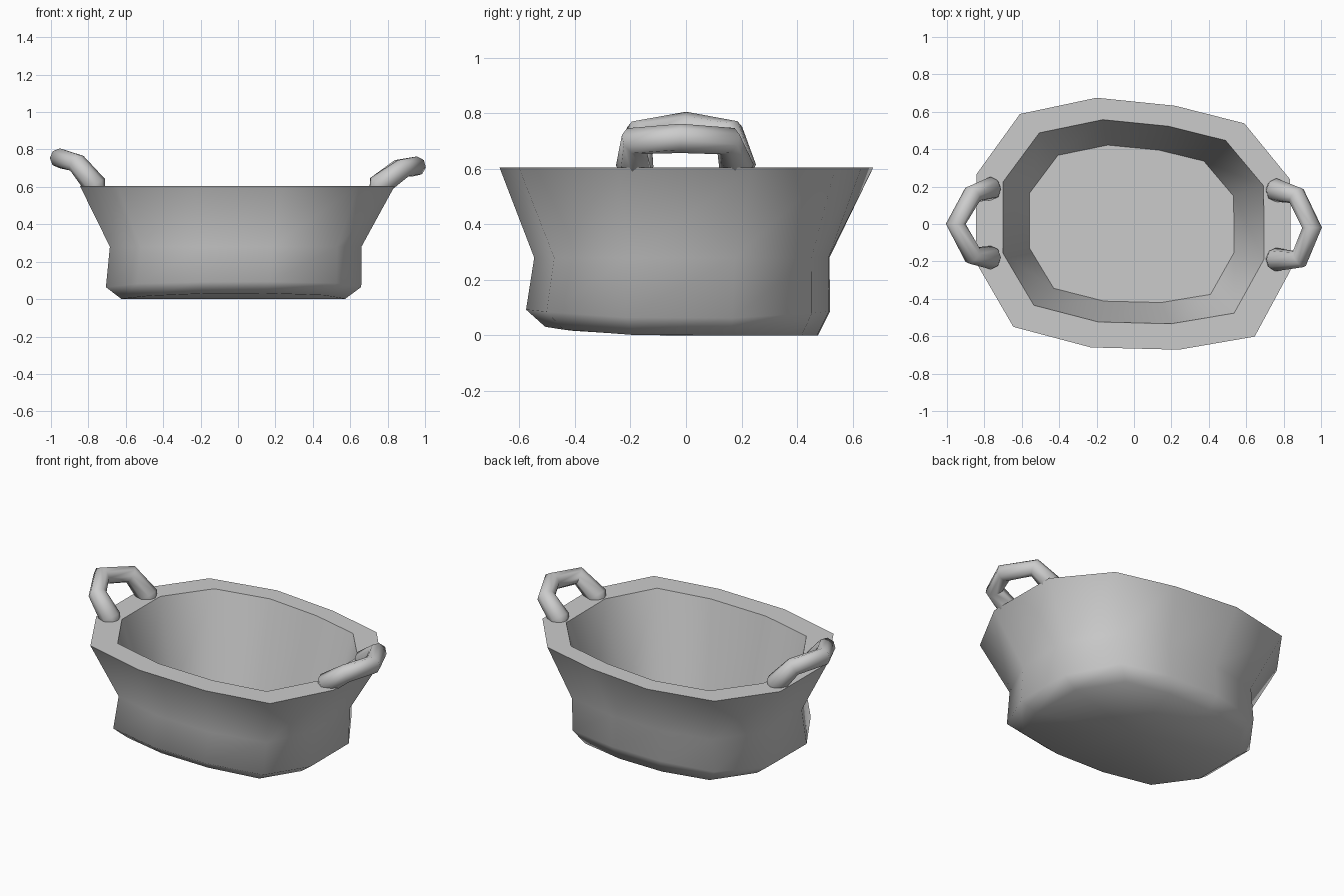
import bpy, bmesh, math

cube = bpy.data.objects.get("Cube")
if cube:
    bpy.data.objects.remove(cube, do_unlink=True)

metal = bpy.data.materials.new("grey metal")
metal.use_nodes = True
GREY = (0.6, 0.6, 0.6, 1)
metal.diffuse_color = GREY
metal.node_tree.nodes["Principled BSDF"].inputs["Base Color"].default_value = GREY


def smooth(obj, degrees):
    bpy.ops.object.select_all(action="DESELECT")
    obj.select_set(True)
    bpy.context.view_layer.objects.active = obj
    bpy.ops.object.shade_smooth_by_angle(angle=math.radians(degrees))


# Uneven twelve-sided outlines of the rim and of the waist
RIM = [(-0.2, 0.675), (-0.61, 0.588), (-0.843, 0.265), (-0.845, -0.205),
       (-0.645, -0.55), (-0.23, -0.66), (0.24, -0.672), (0.645, -0.602),
       (0.838, -0.245), (0.835, 0.238), (0.59, 0.538), (0.22, 0.632)]
WAIST = [(-0.17, 0.517), (-0.495, 0.45), (-0.682, 0.195), (-0.685, -0.175),
         (-0.52, -0.447), (-0.19, -0.535), (0.18, -0.547), (0.53, -0.475),
         (0.66, -0.2), (0.657, 0.175), (0.478, 0.453), (0.165, 0.513)]


def base_z(y):
    return 0.03 * (max(0, -y) / 0.5) ** 3


def foot_z(y):
    return 0.06 + 0.03 * (y / 0.55) ** 2


# Rings from the underside, up the outside, over the rim, down to the floor:
# outline, scale x, scale y, shift x, shift y, height (number or rule)
RINGS = [
    (WAIST, 0.89, 0.925, -0.014, -0.002, base_z),
    (WAIST, 1.015, 1.03, -0.011, -0.013, foot_z),
    (WAIST, 1, 1, 0, 0, 0.28),
    (RIM, 1, 1, 0, 0, 0.605),
    (RIM, 0.83, 0.81, 0, 0.011, 0.605),
    (RIM, 0.65, 0.625, -0.01, 0, 0.08),
]

# Pot body
bm = bmesh.new()
rings = []
for outline, sx, sy, dx, dy, h in RINGS:
    ring = []
    for x, y in outline:
        px, py = x * sx + dx, y * sy + dy
        ring.append(bm.verts.new((px, py, h(py) if callable(h) else h)))
    rings.append(ring)
n = len(RIM)
for a, b in zip(rings, rings[1:]):
    for i in range(n):
        j = (i + 1) % n
        bm.faces.new((a[i], a[j], b[j], b[i]))
bm.faces.new(rings[-1])
under = bm.verts.new((0, 0, 0))
for i in range(n):
    bm.faces.new((under, rings[0][i], rings[0][(i + 1) % n]))
bmesh.ops.recalc_face_normals(bm, faces=bm.faces[:])
mesh = bpy.data.meshes.new("pot_body")
bm.to_mesh(mesh)
bm.free()
mesh.materials.append(metal)
body = bpy.data.objects.new("pot_body", mesh)
bpy.context.collection.objects.link(body)
smooth(body, 62)


# Handles: bent tubes whose feet turn down into the rim
def handle(name, foot_x, foot_y, arch):
    back, front = foot_y
    path = [(foot_x * 0.98, back, 0.575), (foot_x, back, 0.61), *arch,
            (foot_x, front, 0.61), (foot_x * 0.98, front, 0.575)]
    curve = bpy.data.curves.new(name, "CURVE")
    curve.dimensions = "3D"
    curve.bevel_depth = 0.053
    curve.bevel_resolution = 2
    curve.use_fill_caps = True
    spline = curve.splines.new("POLY")
    spline.points.add(len(path) - 1)
    for point, co in zip(spline.points, path):
        point.co = (*co, 1)
        point.radius = 0.8 if co[2] < 0.6 else 1.18 if co[2] < 0.65 else 1
    curve.materials.append(metal)
    obj = bpy.data.objects.new(name, curve)
    bpy.context.collection.objects.link(obj)
    bpy.ops.object.select_all(action="DESELECT")
    obj.select_set(True)
    bpy.context.view_layer.objects.active = obj
    bpy.ops.object.convert(target="MESH")
    smooth(bpy.context.object, 60)


handle("right_handle", -0.765, (0.19, -0.18),
       [(-0.862, 0.16, 0.727), (-0.953, 0, 0.753), (-0.862, -0.168, 0.727)])
handle("left_handle", 0.757, (0.182, -0.19),
       [(0.868, 0.152, 0.7), (0.952, -0.02, 0.71), (0.883, -0.188, 0.7)])
